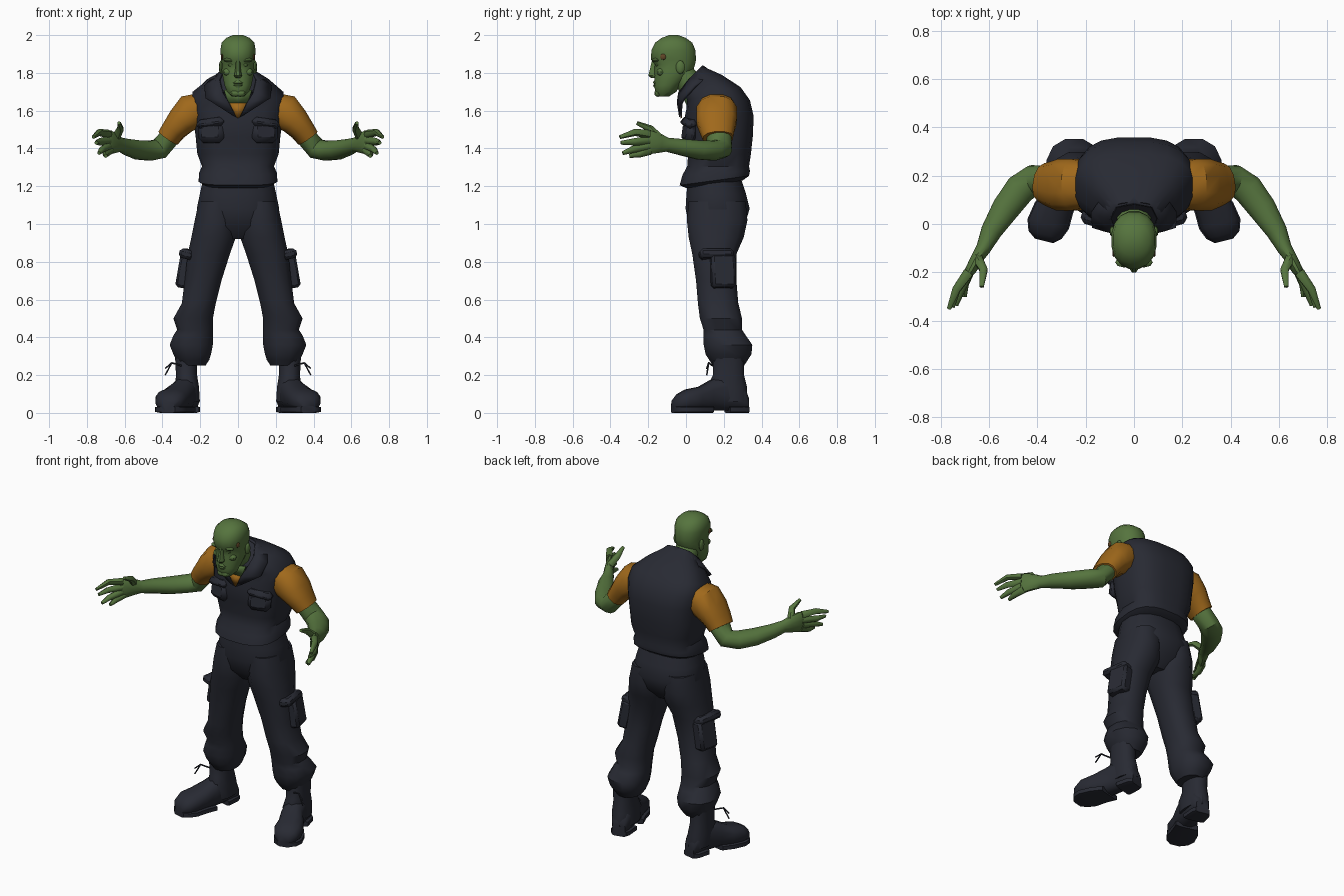
import bpy, bmesh, math
from mathutils import Vector, Matrix

default_cube = bpy.data.objects.get("Cube")
if default_cube:
    bpy.data.objects.remove(default_cube, do_unlink=True)


def material(name, red, green, blue):
    mat = bpy.data.materials.new(name)
    mat.use_nodes = True
    mat.diffuse_color = (red, green, blue, 1)
    shader = mat.node_tree.nodes["Principled BSDF"]
    shader.inputs["Base Color"].default_value = (red, green, blue, 1)
    shader.inputs["Roughness"].default_value = 0.9
    return mat


cloth = material("dark_navy_cloth", .021, .023, .033)
skin = material("green_skin", .092, .175, .048)
shirt = material("orange_shirt", .35, .14, .011)
scar = material("brown_scar", .12, .06, .02)


def finish(name, bm, mat, paired=False, angle=40):
    """Turn a bmesh into a shaded object, mirrored across x when paired."""
    bmesh.ops.recalc_face_normals(bm, faces=bm.faces[:])
    mesh = bpy.data.meshes.new(name)
    bm.to_mesh(mesh)
    bm.free()
    mesh.materials.append(mat)
    obj = bpy.data.objects.new(name, mesh)
    bpy.context.collection.objects.link(obj)
    bpy.ops.object.select_all(action="DESELECT")
    obj.select_set(True)
    bpy.context.view_layer.objects.active = obj
    bpy.ops.object.shade_smooth_by_angle(angle=math.radians(angle))
    if paired:
        obj.modifiers.new("Mirror", "MIRROR").use_axis[0] = True
    return obj


def loft(name, mat, rings, paired=False, sides=12, power=1.0, angle=40):
    """Skin a row of (centre, u, v) cross-sections and cap both ends."""
    def soft(value):
        return math.copysign(abs(value) ** power, value)
    bm = bmesh.new()
    loops = []
    for centre, u, v in rings:
        turns = [math.tau * (i + .5) / sides for i in range(sides)]
        loops.append([bm.verts.new(centre + u * soft(math.cos(t)) + v * soft(math.sin(t)))
                      for t in turns])
    for low, high in zip(loops, loops[1:]):
        for i in range(sides):
            j = (i + 1) % sides
            bm.faces.new((low[i], low[j], high[j], high[i]))
    bm.faces.new(loops[0])
    bm.faces.new(loops[-1])
    return finish(name, bm, mat, paired, angle)


def level(rows):
    """Sections from (z, inner x, outer x, front y, back y, rise at the back)."""
    return [(Vector(((a + b) / 2, (f + k) / 2, z)), Vector(((b - a) / 2, 0, 0)),
             Vector((0, (k - f) / 2, rise))) for z, a, b, f, k, rise in rows]


def centred(rows):
    """Sections symmetric about x, from (z, half width, front, back[, rise])."""
    return level([(r[0], -r[1], r[1], r[2], r[3], r[4] if len(r) > 4 else 0) for r in rows])


def along(rows):
    """Sections square to a path, from (x, y, z, side radius, upright radius)."""
    points = [Vector(r[:3]) for r in rows]
    rings = []
    for i, row in enumerate(rows):
        ahead = (points[min(i + 1, len(rows) - 1)] - points[max(i - 1, 0)]).normalized()
        side = ahead.cross(Vector((0, 0, 1))).normalized()
        rings.append((points[i], side * row[3], side.cross(ahead) * row[4]))
    return rings


def box(name, mat, centre, size, turn=(0, 0, 0), bevel=.015):
    """A paired box with softened edges."""
    bm = bmesh.new()
    bmesh.ops.create_cube(bm, size=1, matrix=Matrix.Diagonal((*size, 1)))
    bmesh.ops.bevel(bm, geom=bm.edges[:], offset=bevel, segments=1, affect="EDGES")
    for axis, degrees in zip("XYZ", turn):
        bm.transform(Matrix.Rotation(math.radians(degrees), 4, axis))
    bm.transform(Matrix.Translation(centre))
    return finish(name, bm, mat, True)


def blob(name, mat, centre, size):
    """A paired low-poly ellipsoid."""
    bm = bmesh.new()
    place = Matrix.Translation(centre) @ Matrix.Diagonal((*size, 1))
    bmesh.ops.create_uvsphere(bm, u_segments=8, v_segments=6, radius=1, matrix=place)
    return finish(name, bm, mat, True)


def strip(name, mat, inner, outer, thickness=.008):
    """A thin paired sheet between two edges."""
    bm = bmesh.new()
    a, b = ([bm.verts.new(p) for p in edge] for edge in (inner, outer))
    for i in range(len(a) - 1):
        bm.faces.new((a[i], b[i], b[i + 1], a[i + 1]))
    obj = finish(name, bm, mat, True)
    solid = obj.modifiers.new("Thickness", "SOLIDIFY")
    solid.thickness = thickness
    solid.offset = 0
    return obj


# Trousers: seat, legs with creased cuffs, side pockets
loft("trouser_seat", cloth, centred([
    (.92, .1, .08, .24), (.99, .19, .015, .31), (1.08, .222, -.005, .34),
    (1.16, .205, 0, .32), (1.25, .185, .01, .29)]), sides=16, power=.85)
loft("trouser_legs", cloth, level([(*row, 0) for row in (
    (1.12, .02, .21, .01, .32), (1.02, .005, .232, 0, .33), (.93, .008, .25, .01, .31),
    (.84, .04, .27, .03, .27), (.7, .085, .285, .05, .27), (.58, .115, .3, .06, .28),
    (.5, .13, .345, .07, .3), (.44, .13, .325, .09, .3), (.41, .13, .345, .09, .32),
    (.36, .13, .365, .09, .355), (.31, .14, .345, .1, .35), (.28, .15, .33, .12, .33),
    (.25, .17, .31, .14, .31))]), True, power=.85)
box("cargo_pockets", cloth, (.272, .195, .75), (.075, .13, .18), (0, -10, 12))
box("cargo_pocket_flaps", cloth, (.262, .16, .84), (.08, .18, .05), (0, -14, 8))

# Boots: shaft, foot, sole, heel and loose laces
loft("boot_shafts", cloth, level([(*row, 0) for row in (
    (.06, .2, .33, .13, .33), (.14, .205, .335, .11, .325), (.2, .215, .33, .14, .31),
    (.3, .215, .335, .14, .31))]), True, power=.85)
foot = [(.25, .325, .04, .08), (.257, .3, .055, .14), (.27, .22, .062, .2),
        (.295, .13, .07, .165), (.33, .07, .08, .13), (.355, 0, .086, .115),
        (.368, -.045, .068, .09), (.372, -.07, .035, .06)]
across = Vector((.97, .24, 0))
upright = Vector((0, 0, .5))
loft("boot_feet", cloth, [(Vector((x, y, .01)) + upright * h, across * w, upright * h)
                          for x, y, w, h in foot], True, power=.8)
for part, steps in (("boot_heels", foot[:3]), ("boot_soles", foot[3:])):
    loft(part, cloth, [(Vector((x, y, .018)), across * (w + .005), upright * .036)
                       for x, y, w, h in steps], True, sides=8, power=.4)
for drop in (.2, .235):
    loft("boot_laces", cloth, along([
        (.3, .14, .25, .005, .005), (.35, .12, .265, .005, .005),
        (.385, .11, drop, .004, .004)]), True, sides=5)

# Vest body with loose hem and soft chest pockets
loft("vest", cloth, centred([
    (1.21, .18, 0, .3, .02), (1.23, .21, -.035, .335, .025), (1.27, .207, -.02, .34, .01),
    (1.305, .192, .005, .335), (1.37, .217, .01, .345), (1.46, .226, -.01, .355),
    (1.56, .238, -.012, .36, .01), (1.63, .248, 0, .34, .025), (1.69, .243, .005, .29, .035),
    (1.74, .175, -.01, .19, .05), (1.765, .1, -.03, .09, .07)]), sides=20, power=.72)
box("chest_pockets", cloth, (.14, .02, 1.485), (.14, .06, .11), (-8, 0, 16), .025)
box("chest_pocket_flaps", cloth, (.145, .018, 1.535), (.15, .065, .05), (6, 8, 16), .02)

# Open neckline and folded collar
strip("shirt_front", shirt, [(0, -.024, 1.56), (0, -.03, 1.64)],
      [(.008, -.024, 1.565), (.05, -.03, 1.64)])
strip("bare_chest", skin, [(0, -.03, 1.64), (0, -.036, 1.7)],
      [(.05, -.03, 1.64), (.075, -.03, 1.71)])
strip("collar", cloth,
      [(.01, -.03, 1.568), (.05, -.042, 1.645), (.08, -.035, 1.695), (.098, .02, 1.765),
       (.075, .07, 1.82), (0, .085, 1.835)],
      [(.05, -.028, 1.59), (.12, -.025, 1.635), (.17, -.01, 1.665), (.175, .05, 1.73),
       (.13, .11, 1.77), (0, .15, 1.79)], .014)

# Neck and head
loft("neck", skin, along([(0, .08, 1.65, .08, .08), (0, .02, 1.74, .074, .07),
                          (0, -.03, 1.82, .07, .06)]))
loft("head", skin, centred([
    (1.675, .035, -.15, -.09), (1.7, .06, -.165, -.05), (1.735, .073, -.168, -.03),
    (1.77, .08, -.167, .01), (1.815, .088, -.168, .04), (1.845, .086, -.167, .05),
    (1.87, .091, -.188, .055), (1.92, .095, -.185, .052), (1.96, .088, -.165, .035),
    (1.985, .064, -.13, 0), (2, .028, -.09, -.04)]), sides=16, power=.9)
loft("nose", skin, centred([
    (1.772, .014, -.185, -.14), (1.785, .022, -.202, -.14), (1.815, .016, -.194, -.14),
    (1.865, .014, -.182, -.14)]), sides=8)
loft("lips", skin, centred([
    (1.722, .018, -.169, -.13), (1.735, .032, -.174, -.13), (1.741, .032, -.169, -.13),
    (1.747, .032, -.175, -.13), (1.76, .018, -.169, -.13)]), sides=10)
blob("chin", skin, (.012, -.148, 1.693), (.03, .02, .02))
blob("cheeks", skin, (.05, -.132, 1.805), (.03, .024, .022))
blob("eyes", skin, (.037, -.15, 1.842), (.016, .012, .009))
blob("brows", skin, (.042, -.158, 1.868), (.036, .022, .012))
blob("ears", skin, (.09, -.03, 1.83), (.011, .024, .036))
blob("temple_scars", scar, (.084, -.12, 1.885), (.006, .017, .016))

# Sleeves, then arms running into the palms
loft("sleeves", shirt, along([
    (.205, .162, 1.61, .1, .085), (.245, .162, 1.595, .11, .1), (.3, .162, 1.545, .11, .08),
    (.34, .165, 1.497, .095, .066), (.37, .17, 1.455, .082, .06)]), True, power=.85)
loft("arms", skin, along([
    (.345, .17, 1.495, .066, .05), (.37, .175, 1.45, .068, .054), (.415, .182, 1.398, .064, .057),
    (.47, .145, 1.388, .066, .054), (.53, .065, 1.392, .06, .052), (.59, -.03, 1.408, .045, .044),
    (.622, -.1, 1.42, .032, .038), (.648, -.14, 1.427, .027, .052),
    (.675, -.19, 1.432, .024, .064), (.69, -.215, 1.432, .014, .056)]), True)

# Spread fingers and thumbs
fingers = {
    "index_fingers": ((.685, -.2, 1.475), (.735, -.27, 1.485), (.765, -.35, 1.46)),
    "middle_fingers": ((.685, -.2, 1.442), (.735, -.275, 1.435), (.75, -.345, 1.43)),
    "ring_fingers": ((.685, -.2, 1.412), (.718, -.28, 1.395), (.735, -.335, 1.375)),
    "little_fingers": ((.678, -.19, 1.39), (.7, -.25, 1.37), (.7, -.3, 1.36)),
    "thumbs": ((.648, -.14, 1.455), (.622, -.19, 1.505), (.63, -.26, 1.535)),
}
for name, joints in fingers.items():
    widths = (.024, .019, .01)
    loft(name, skin, along([(*p, w, w) for p, w in zip(joints, widths)]), True, sides=6, angle=60)
